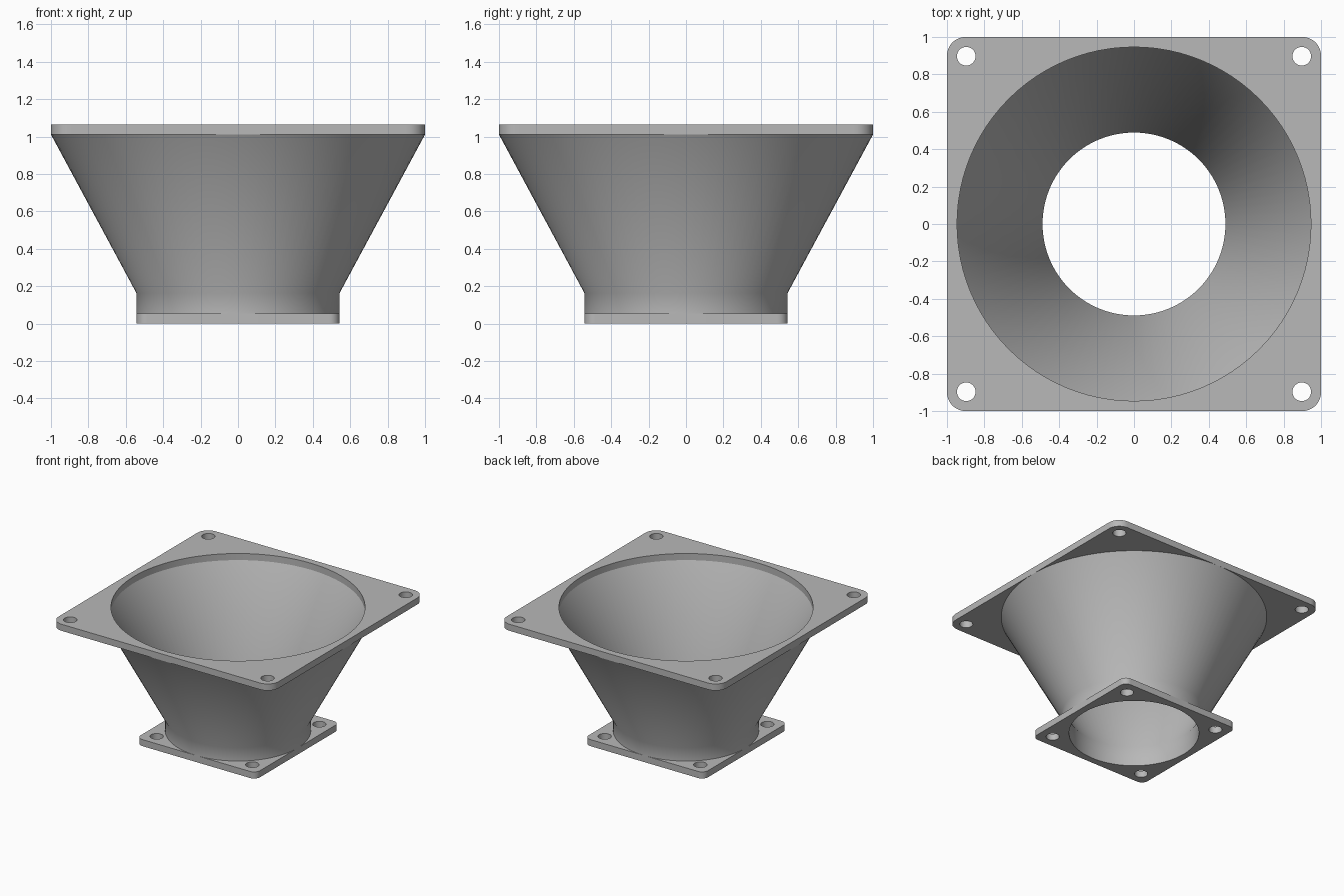
import bpy, bmesh
from math import cos, sin, pi, radians

cube = bpy.data.objects.get("Cube")
if cube:
    bpy.data.objects.remove(cube, do_unlink=True)

SEGMENTS = 96
THICK = 0.054                  # flange thickness
TOP = 1.065                    # overall height
NECK = 0.163                   # where the straight neck turns into the cone
SMALL, LARGE = 0.543, 1.0      # half widths of the two flanges
WALL = 0.054

grey = bpy.data.materials.new("plain_grey")
grey.use_nodes = True
colour = (0.48, 0.48, 0.48, 1)
grey.diffuse_color = colour
grey.node_tree.nodes["Principled BSDF"].inputs["Base Color"].default_value = colour


def arc(cx, cy, r, n, start=0.0, sweep=2 * pi, closed=True):
    steps = n if closed else n - 1
    return [(cx + r * cos(start + sweep * i / steps),
             cy + r * sin(start + sweep * i / steps)) for i in range(n)]


def finish(bm, name):
    mesh = bpy.data.meshes.new(name)
    bm.to_mesh(mesh)
    bm.free()
    mesh.materials.append(grey)
    obj = bpy.data.objects.new(name, mesh)
    bpy.context.collection.objects.link(obj)
    bpy.ops.object.select_all(action='DESELECT')
    obj.select_set(True)
    bpy.context.view_layer.objects.active = obj
    bpy.ops.object.shade_smooth_by_angle(angle=radians(30))
    return obj


def flange(name, half, corner, bore, screw, screw_radius, z):
    """Rounded square plate with a central bore and four screw holes."""
    corners = [(1, 1), (-1, 1), (-1, -1), (1, -1)]
    outline = []
    for i, (sx, sy) in enumerate(corners):
        c = half - corner
        outline += arc(sx * c, sy * c, corner, 10, i * pi / 2, pi / 2, False)
    loops = [outline, arc(0, 0, bore, SEGMENTS)]
    loops += [arc(sx * screw, sy * screw, screw_radius, 32) for sx, sy in corners]

    bm = bmesh.new()
    for loop in loops:
        verts = [bm.verts.new((x, y, z)) for x, y in loop]
        for a, b in zip(verts, verts[1:] + verts[:1]):
            bm.edges.new((a, b))
    bmesh.ops.triangle_fill(bm, use_beauty=True, edges=bm.edges[:], normal=(0, 0, 1))
    raised = bmesh.ops.extrude_face_region(bm, geom=bm.faces[:], use_keep_orig=True)["geom"]
    bmesh.ops.translate(bm, vec=(0, 0, THICK),
                        verts=[g for g in raised if isinstance(g, bmesh.types.BMVert)])
    bmesh.ops.recalc_face_normals(bm, faces=bm.faces[:])
    return finish(bm, name)


def duct(name):
    """Hollow neck and cone between the flanges, open at both ends."""
    under = TOP - THICK
    profile = [(SMALL, THICK), (SMALL, NECK), (LARGE, under),
               (LARGE - WALL, under), (SMALL - WALL, NECK), (SMALL - WALL, THICK)]
    bm = bmesh.new()
    rings = [[bm.verts.new((x, y, z)) for x, y in arc(0, 0, r, SEGMENTS)]
             for r, z in profile]
    for lower, upper in zip(rings, rings[1:] + rings[:1]):
        for i in range(SEGMENTS):
            j = (i + 1) % SEGMENTS
            bm.faces.new((lower[i], lower[j], upper[j], upper[i]))
    bmesh.ops.recalc_face_normals(bm, faces=bm.faces[:])
    # The end rims sit against the flanges, so they are left open
    rims = [f for f in bm.faces if abs(f.normal.z) > 0.99]
    bmesh.ops.delete(bm, geom=rims, context='FACES')
    return finish(bm, name)


flange("bottom_flange", SMALL, 0.055, SMALL - WALL, 0.435, 0.05, 0)
flange("top_flange", LARGE, 0.1, LARGE - WALL, 0.897, 0.05, TOP - THICK)
duct("cone_duct")
